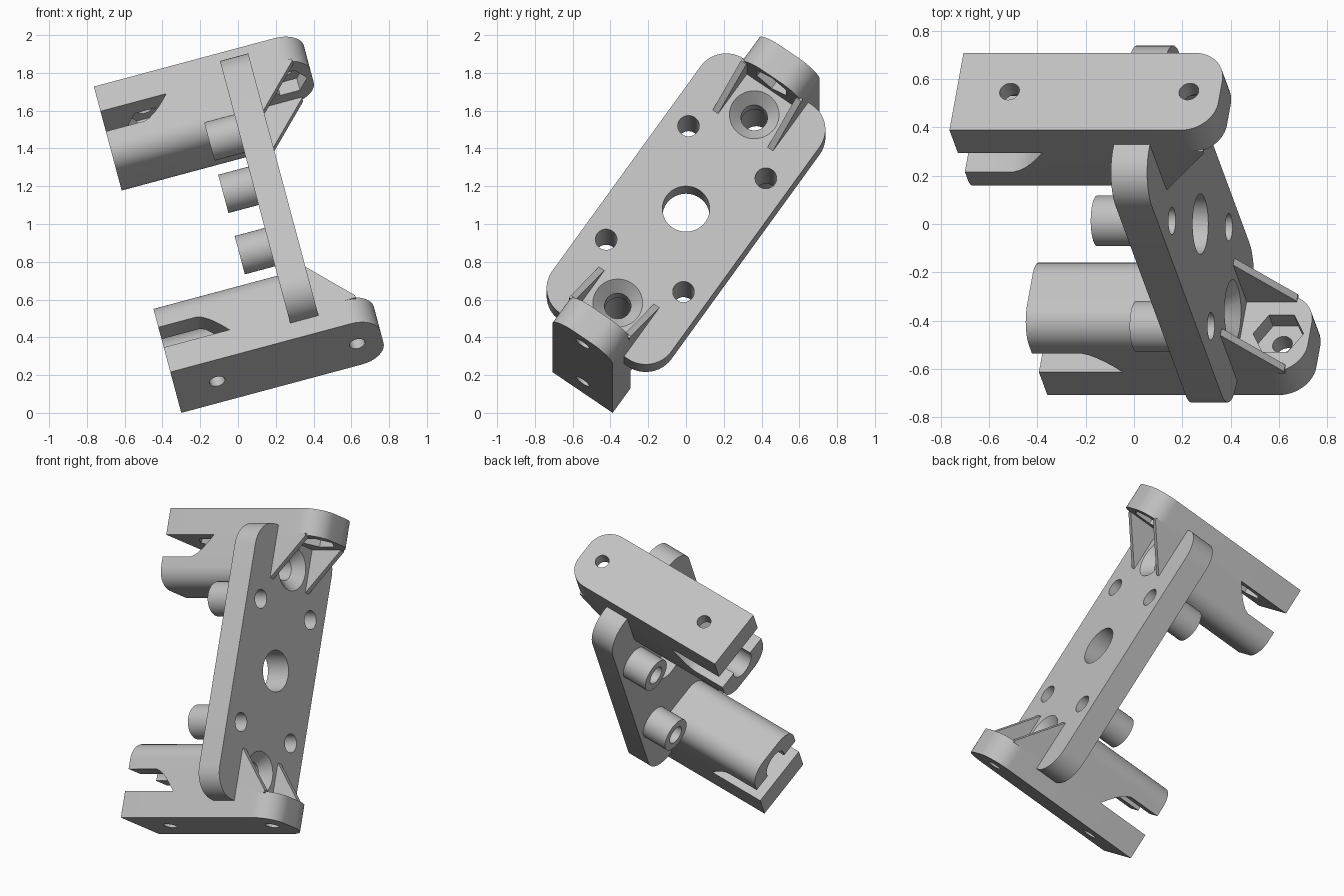
import bpy
import bmesh
from math import sin, cos, pi, radians
from mathutils import Matrix, Vector

cube = bpy.data.objects.get("Cube")
if cube:
    bpy.data.objects.remove(cube, do_unlink=True)

# One plain grey plastic
grey = bpy.data.materials.new("grey_plastic")
grey.use_nodes = True
grey.diffuse_color = (0.53, 0.53, 0.53, 1)
grey.node_tree.nodes["Principled BSDF"].inputs["Base Color"].default_value = (0.53, 0.53, 0.53, 1)

# Working frame: w across the plate, l along it, n out of its face
TILT, TURN = radians(15), radians(35)
up = Vector((-sin(TILT), 0, cos(TILT)))
out = Vector((cos(TILT), 0, sin(TILT)))
side = Vector((0, 1, 0))
across = side * cos(TURN) - up * sin(TURN)
along = side * sin(TURN) + up * cos(TURN)
FRAME = Matrix.Translation(up * 0.972) @ Matrix((across, along, out)).transposed().to_4x4()

MAPS = {
    "n": lambda a, b, t: (a, b, t),   # profile (w, l)
    "l": lambda a, b, t: (a, t, b),   # profile (w, n)
    "w": lambda a, b, t: (t, b, a),   # profile (n, l)
}


def make(name, bm):
    bmesh.ops.recalc_face_normals(bm, faces=bm.faces)
    mesh = bpy.data.meshes.new(name)
    bm.to_mesh(mesh)
    bm.free()
    mesh.materials.append(grey)
    ob = bpy.data.objects.new(name, mesh)
    bpy.context.collection.objects.link(ob)
    return ob


def prism(name, pts, axis, lo, hi, top=1.0):
    """Extrude a profile along an axis."""
    bm = bmesh.new()
    rings = [[bm.verts.new(MAPS[axis](a, b, t)) for a, b in pts] for t in (lo, hi)]
    bm.faces.new(rings[0])
    bm.faces.new(rings[1])
    for i in range(len(pts)):
        j = (i + 1) % len(pts)
        bm.faces.new((rings[0][i], rings[0][j], rings[1][j], rings[1][i]))
    return make(name, bm)


def circle(a, b, r, count=40):
    return [(a + r * cos(2 * pi * i / count), b + r * sin(2 * pi * i / count)) for i in range(count)]


def rounded(a0, b0, a1, b1, radii):
    """Rectangle with a radius for each corner, starting at a1, b1."""
    pts = []
    corners = ((a1, b1, -1, -1), (a0, b1, 1, -1), (a0, b0, 1, 1), (a1, b0, -1, 1))
    for k, ((a, b, sa, sb), r) in enumerate(zip(corners, radii)):
        if r == 0:
            pts.append((a, b))
            continue
        for i in range(13):
            t = (k + i / 12) * pi / 2
            pts.append((a + sa * r + r * cos(t), b + sb * r + r * sin(t)))
    return pts


def cone(name, w, l, n, depth, r0, r1):
    bm = bmesh.new()
    bmesh.ops.create_cone(bm, cap_ends=True, segments=40, radius1=r0, radius2=r1, depth=depth,
                          matrix=Matrix.Translation((w, l, n)))
    return make(name, bm)


def cut(ob, cutters):
    bpy.context.view_layer.objects.active = ob
    for c in cutters:
        mod = ob.modifiers.new("cut", "BOOLEAN")
        mod.operation = "DIFFERENCE"
        mod.solver = "EXACT"
        mod.object = c
        bpy.ops.object.modifier_apply(modifier=mod.name)
        bpy.data.objects.remove(c, do_unlink=True)


def finish(ob, turn=0):
    ob.data.transform(FRAME @ Matrix.Rotation(pi * turn, 4, "Z"))
    bpy.ops.object.select_all(action="DESELECT")
    ob.select_set(True)
    bpy.context.view_layer.objects.active = ob
    bpy.ops.object.shade_smooth_by_angle(angle=radians(30))


BACK, FACE = 0.39, 0.545
END, TIP = -0.29, 0.84
ROD = -0.63
BASE_OUT, BASE_IN = -0.955, -0.79

# Plate with centre hole, four screw holes and two countersunk rod holes
plate = prism("plate", rounded(-0.385, -0.85, 0.385, 0.85, [0.165] * 4), "n", BACK, FACE)
holes = [prism("cutter", circle(0, 0, 0.125), "n", 0.2, 0.7)]
for sl in (-1, 1):
    holes.append(prism("cutter", circle(0, sl * -ROD, 0.07), "n", 0.2, 0.7))
    holes.append(cone("cutter", 0, sl * -ROD, FACE - 0.025, 0.09, 0.06, 0.152))
    for sw in (-1, 1):
        holes.append(prism("cutter", circle(sw * 0.25, sl * 0.38, 0.057), "n", 0.1, 0.7))
cut(plate, holes)
finish(plate)

# Hollow standoffs behind the screw holes
for sl, row in ((-1, "lower"), (1, "upper")):
    for sw, col in ((-1, "front"), (1, "back")):
        boss = prism(f"{row}_{col}_standoff", circle(sw * 0.25, sl * 0.38, 0.105), "n", 0.225, BACK + 0.01)
        cut(boss, [prism("cutter", circle(sw * 0.25, sl * 0.38, 0.057), "n", 0.1, 0.7)])
        finish(boss)

# Two identical clamp arms, the upper one turned half way round
for turn, row in ((0, "lower"), (1, "upper")):
    # Flat base with bolt holes and hexagonal nut pockets
    base = prism(f"{row}_base", rounded(-0.195, END, 0.195, TIP, (0.14, 0.14, 0, 0)),
                 "l", BASE_OUT, BASE_IN)
    tools = []
    for n in (-0.063, 0.705):
        tools.append(prism("cutter", circle(0, n, 0.042, 24), "l", -1.1, -0.7))
        hexagon = [(b, a + n) for a, b in circle(0, 0, 0.108, 6)]
        tools.append(prism("cutter", hexagon, "l", -0.87, -0.7))
    cut(base, tools)
    finish(base, turn)

    # Rounded rod holder with a bore and a clamping slot
    holder = prism(f"{row}_rod_holder",
                   rounded(-0.195, BASE_IN, 0.195, -0.475, (0.12, 0.12, 0, 0)),
                   "n", END, BACK + 0.01)
    slope = [(-0.08 + 0.15 * t, -0.655 - 0.135 * t ** 1.5) for t in (0, 0.2, 0.4, 0.6, 0.8, 1)]
    slot = [(-0.5, -0.655)] + slope + [(0.07, -0.83), (-0.5, -0.83)]
    cut(holder, [prism("cutter", circle(0, ROD, 0.085), "n", -0.5, 0.6),
                 prism("cutter", slot, "w", -0.4, 0.4)])
    finish(holder, turn)

    # Triangular ribs between plate face and base tip
    for w, col in ((-0.195, "front"), (0.16, "back")):
        rib = prism(f"{row}_{col}_rib", [(0.53, -0.51), (0.55, -0.53), (0.76, -0.785), (0.76, -0.8), (0.53, -0.8)],
                    "w", w, w + 0.035)
        finish(rib, turn)
